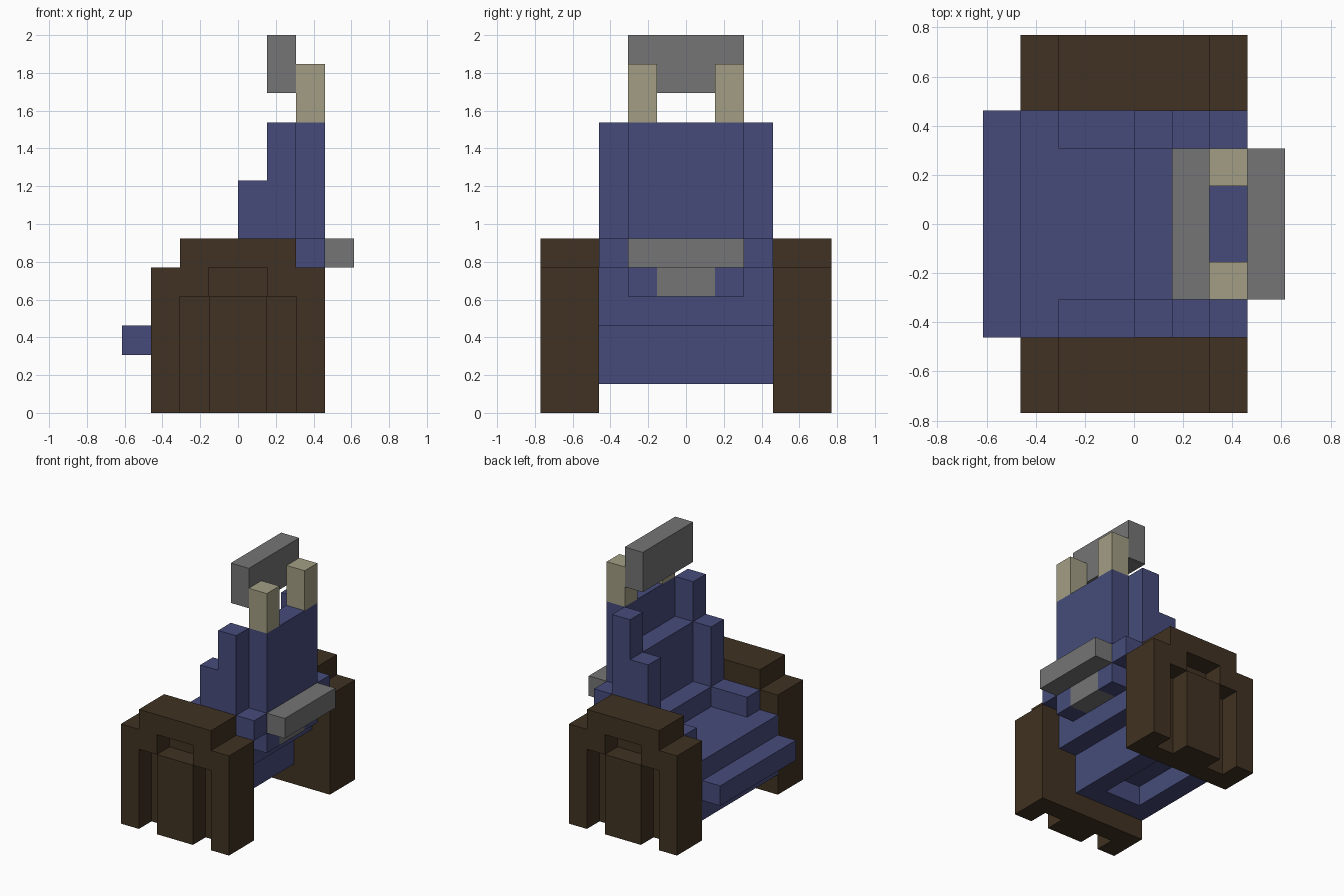
import bpy, bmesh

U = 2 / 13  # one block

cube = bpy.data.objects.get("Cube")
if cube:
    bpy.data.objects.remove(cube, do_unlink=True)


def material(name, srgb):
    lin = [((c / 255 + 0.055) / 1.055) ** 2.4 for c in srgb] + [1.0]
    m = bpy.data.materials.new(name)
    m.use_nodes = True
    m.diffuse_color = lin
    m.node_tree.nodes["Principled BSDF"].inputs["Base Color"].default_value = lin
    return m


BLUE = material("slate blue", (70, 75, 122))
BROWN = material("dark brown", (64, 50, 34))
GREY = material("mid grey", (117, 117, 117))
CREAM = material("dull cream", (162, 158, 132))


def prism(name, profile, y0, y1, mat):
    """Extrude an x-z outline (in blocks) from y0 to y1."""
    bm = bmesh.new()
    face = bm.faces.new([bm.verts.new((x * U, y0 * U, z * U)) for x, z in profile])
    ext = bmesh.ops.extrude_face_region(bm, geom=[face])["geom"]
    verts = [g for g in ext if isinstance(g, bmesh.types.BMVert)]
    bmesh.ops.translate(bm, verts=verts, vec=(0, (y1 - y0) * U, 0))
    bmesh.ops.recalc_face_normals(bm, faces=bm.faces)
    mesh = bpy.data.meshes.new(name)
    bm.to_mesh(mesh)
    bm.free()
    mesh.materials.append(mat)
    ob = bpy.data.objects.new(name, mesh)
    bpy.context.collection.objects.link(ob)
    return ob


def box(name, x0, x1, y0, y1, z0, z1, mat):
    return prism(name, [(x0, z0), (x1, z0), (x1, z1), (x0, z1)], y0, y1, mat)


def pair(name, profile, y0, y1, mat):
    """The same prism on both sides of y = 0."""
    prism(name + "_near", profile, -y1, -y0, mat)
    prism(name + "_far", profile, y0, y1, mat)


def rect(x0, x1, z0, z1):
    return [(x0, z0), (x1, z0), (x1, z1), (x0, z1)]


# Seat base with a shallow recess underneath
seat = prism("seat_base", [(-3, 1), (1, 1), (1, 3), (2, 3), (2, 5), (0, 5),
                           (0, 4), (-3, 4)], -3, 3, BLUE)
cutter = box("recess_cutter", -2, 0, -2, 2, 0.5, 2, BLUE)
cutter.hide_render = True
mod = seat.modifiers.new("recess", 'BOOLEAN')
mod.operation = 'DIFFERENCE'
mod.solver = 'EXACT'
mod.object = cutter
bpy.context.view_layer.objects.active = seat
bpy.ops.object.modifier_apply(modifier=mod.name)
bpy.data.objects.remove(cutter, do_unlink=True)
box("front_bar", -4, -3, -3, 3, 2, 3, BLUE)

# Stepped backrest, side wings and inner arm pads
prism("backrest", [(1, 5), (3, 5), (3, 10), (2, 10), (2, 8), (1, 8)], -2, 2, BLUE)
pair("wing", [(0, 5), (2, 5), (2, 10), (1, 10), (1, 8), (0, 8)], 2, 3, BLUE)
pair("arm_pad", rect(-2, 0, 4, 5), 2, 3, BLUE)
pair("rear_shoulder", rect(2, 3, 5, 6), 2, 3, BLUE)
pair("lower_back", rect(2, 3, 4, 5), 1, 2, BLUE)

# Rear bar and its bracket
box("rear_bar", 3, 4, -2, 2, 5, 6, GREY)
box("rear_bracket", 2, 3, -1, 1, 4, 5, GREY)

# Headrest on two posts
pair("headrest_post", rect(2, 3, 10, 12), 1, 2, CREAM)
box("headrest", 1, 2, -2, 2, 11, 13, GREY)

# Side supports: solid inner slab, outer arch, central panel
pair("side_slab", [(-3, 0), (3, 0), (3, 5), (2, 5), (2, 6), (-2, 6), (-2, 5),
                   (-3, 5)], 3, 4, BROWN)
pair("side_arch", [(-3, 0), (-2, 0), (-2, 4), (-1, 4), (-1, 5), (1, 5), (1, 4),
                   (2, 4), (2, 0), (3, 0), (3, 5), (2, 5), (2, 6), (-2, 6),
                   (-2, 5), (-3, 5)], 4, 5, BROWN)
pair("side_panel", rect(-1, 1, 0, 4), 4, 5, BROWN)
